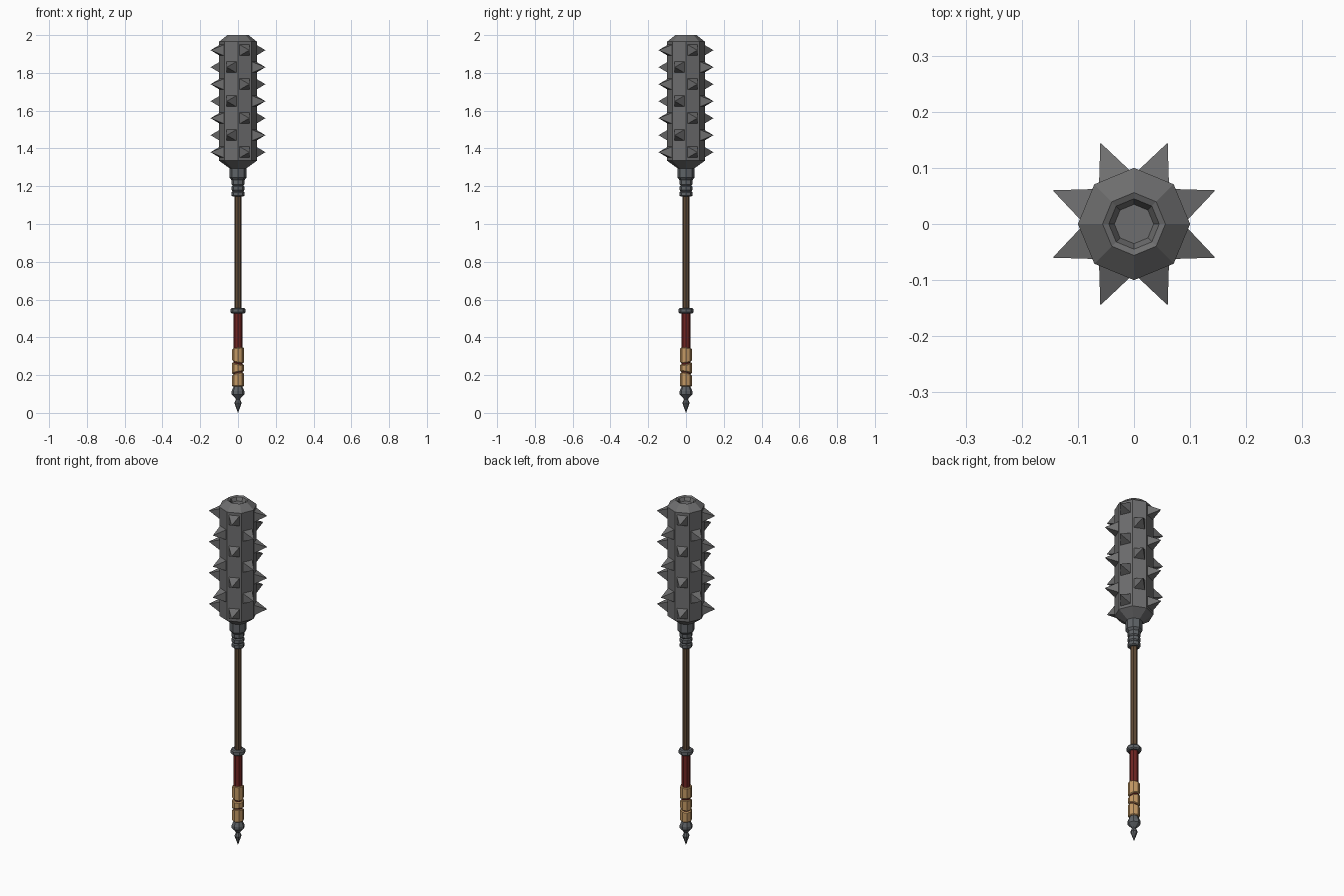
import bpy, bmesh, math
from mathutils import Vector

if "Cube" in bpy.data.objects:
    bpy.data.objects.remove(bpy.data.objects["Cube"])


def material(name, rgb):
    m = bpy.data.materials.new(name)
    m.diffuse_color = (*rgb, 1)
    m.use_nodes = True
    m.node_tree.nodes["Principled BSDF"].inputs["Base Color"].default_value = m.diffuse_color
    return m


IRON = material("iron grey", (0.155, 0.155, 0.157))
STEEL = material("dark steel", (0.115, 0.125, 0.135))
WOOD = material("brown wood", (0.115, 0.068, 0.036))
RED = material("red leather", (0.16, 0.018, 0.016))
TAN = material("tan wrap", (0.55, 0.32, 0.13))


def finish(name, bm, mat):
    bmesh.ops.recalc_face_normals(bm, faces=bm.faces)
    me = bpy.data.meshes.new(name)
    bm.to_mesh(me)
    bm.free()
    me.materials.append(mat)
    ob = bpy.data.objects.new(name, me)
    bpy.context.collection.objects.link(ob)
    return ob


def lathe(name, profile, mat, sides=8, tilt=lambda i, a: 0.0):
    """Eight-sided turned part from (radius, z) points, capped at both ends."""
    bm = bmesh.new()
    rings = []
    for i, (r, z) in enumerate(profile):
        ring = []
        for k in range(sides):
            a = math.tau * k / sides
            ring.append(bm.verts.new((r * math.cos(a), r * math.sin(a), z + tilt(i, a))))
        rings.append(ring)
    for lo, hi in zip(rings, rings[1:]):
        for k in range(sides):
            n = (k + 1) % sides
            bm.faces.new((lo[k], lo[n], hi[n], hi[k]))
    bm.faces.new(rings[0][::-1])
    bm.faces.new(rings[-1])
    return finish(name, bm, mat)


# Mace head with chamfered ends and a recessed top
lathe("mace_head", [(0.045, 1.295), (0.1, 1.335), (0.1, 1.965), (0.056, 2.0),
                    (0.045, 1.995), (0.035, 1.975)], IRON)

# Spikes: staggered rows, one column per head face
bm = bmesh.new()
half, base_r, tip_r = 0.031, 0.088, 0.157
for col in range(8):
    a = math.radians(22.5 + 45 * col)
    out = Vector((math.cos(a), math.sin(a), 0))
    side = Vector((-math.sin(a), math.cos(a), 0))
    up = Vector((0, 0, 1))
    for row in range(col % 2, 7, 2):
        c = up * (1.38 + 0.09 * row)
        base = [bm.verts.new(c + out * base_r + side * s * half + up * t * half)
                for s, t in ((-1, -1), (1, -1), (1, 1), (-1, 1))]
        tip = bm.verts.new(c + out * tip_r)
        bm.faces.new(base[::-1])
        for k in range(4):
            bm.faces.new((base[k], base[(k + 1) % 4], tip))
finish("head_spikes", bm, IRON)

# Stepped socket below the head
lathe("head_socket", [(0.028, 1.145), (0.034, 1.15), (0.034, 1.168), (0.028, 1.173),
                      (0.034, 1.18), (0.034, 1.198), (0.028, 1.203), (0.034, 1.21),
                      (0.034, 1.232), (0.045, 1.245), (0.045, 1.305)], STEEL)

# Shaft, guard ring and grip
lathe("shaft", [(0.019, 0.54), (0.019, 1.16)], WOOD)
lathe("guard_ring", [(0.033, 0.527), (0.039, 0.533), (0.039, 0.55), (0.033, 0.556)], STEEL)
lathe("grip", [(0.023, 0.13), (0.023, 0.535)], RED)

# Tan wrap bands with slanted edges
bands = [(0.14, 0.207, 0.0, 0.008), (0.212, 0.262, 0.008, -0.007), (0.27, 0.343, -0.007, 0.004)]
for n, (z0, z1, t0, t1) in enumerate(bands):
    lathe(f"wrap_band_{n + 1}", [(0.027, z0), (0.031, z0 + 0.004), (0.031, z1 - 0.004), (0.027, z1)],
          TAN, tilt=lambda i, a: (t0 if i < 2 else t1) * math.cos(a + 0.7))

# Pommel with pointed end
lathe("pommel", [(0.0008, 0.0), (0.019, 0.052), (0.011, 0.072), (0.016, 0.08), (0.034, 0.098),
                 (0.034, 0.115), (0.022, 0.143)], STEEL)
